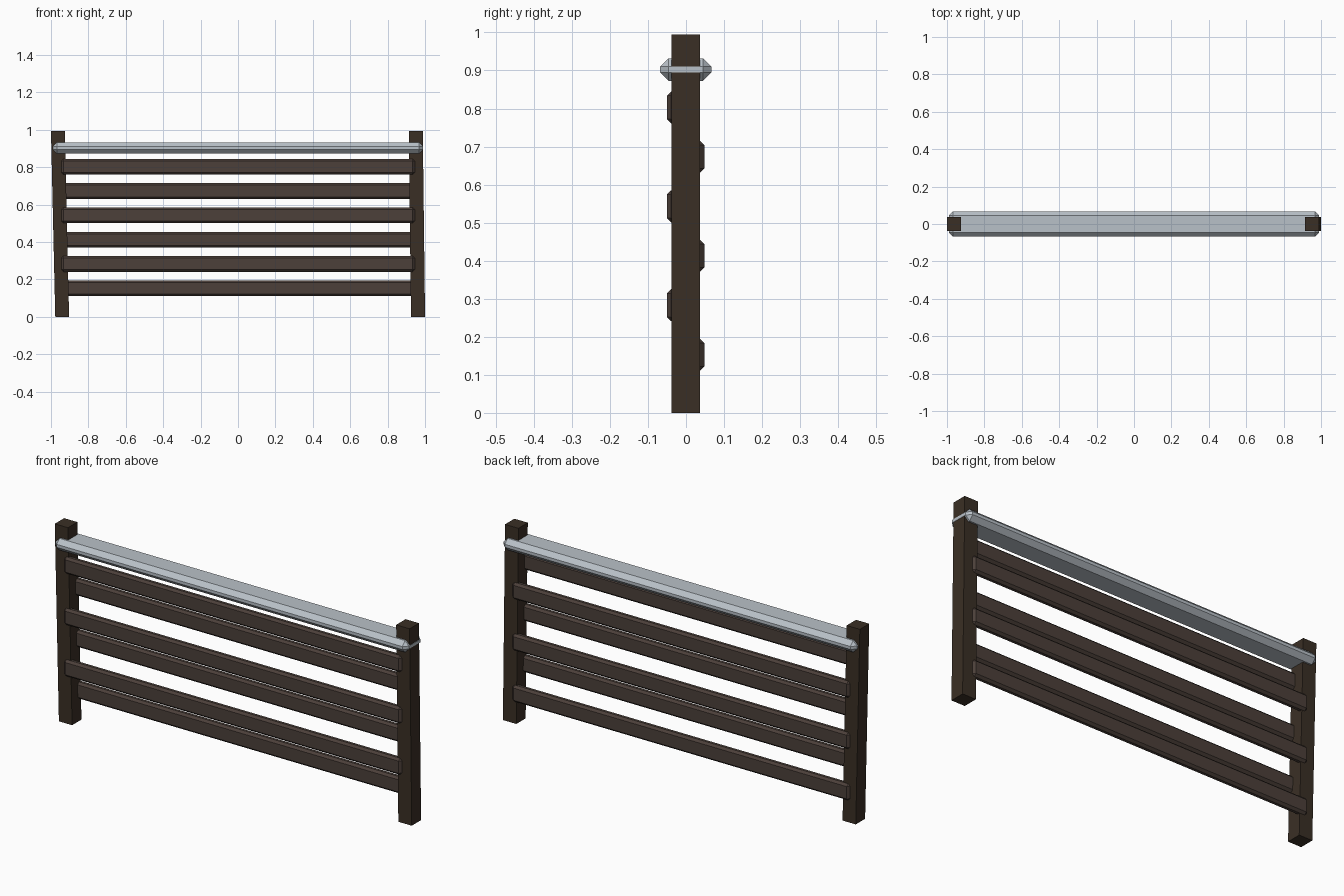
import bpy, bmesh

if "Cube" in bpy.data.objects:
    bpy.data.objects.remove(bpy.data.objects["Cube"])


def material(name, rgb):
    m = bpy.data.materials.new(name)
    m.diffuse_color = (*rgb, 1)
    m.use_nodes = True
    m.node_tree.nodes["Principled BSDF"].inputs["Base Color"].default_value = m.diffuse_color
    return m


POST = material("dark brown wood", (0.042, 0.028, 0.018))
SLAT = material("brown wood", (0.072, 0.051, 0.042))
METAL = material("pale grey metal", (0.485, 0.533, 0.578))


def box(name, mat, x, y, z, bevel=0.0, lean=0.0):
    """Box from (min, max) ranges; lean shifts the top in x."""
    bm = bmesh.new()
    bmesh.ops.create_cube(bm, size=1)
    for v in bm.verts:
        top = v.co.z > 0
        v.co = [r[0] + (c + 0.5) * (r[1] - r[0]) for c, r in zip(v.co, (x, y, z))]
        if top:
            v.co.x += lean
    if bevel:
        bmesh.ops.bevel(bm, geom=bm.edges[:], offset=bevel, segments=1,
                        affect='EDGES', profile=0.5)
    bmesh.ops.recalc_face_normals(bm, faces=bm.faces[:])
    me = bpy.data.meshes.new(name)
    bm.to_mesh(me)
    bm.free()
    me.materials.append(mat)
    ob = bpy.data.objects.new(name, me)
    bpy.context.collection.objects.link(ob)


# Slightly leaning end posts
box("left_post", POST, (-0.977, -0.903), (-0.038, 0.037), (0, 0.994), lean=-0.023)
box("right_post", POST, (0.925, 1.0), (-0.038, 0.037), (0, 0.994), lean=-0.012)

# Slats, alternating front and back from the top down
for i in range(6):
    z = 0.803 - 0.13 * i
    if i % 2 == 0:
        box(f"front_slat_{i // 2 + 1}", SLAT, (-0.945, 0.945), (-0.05, -0.014),
            (z - 0.042, z + 0.042), bevel=0.011)
    else:
        box(f"back_slat_{i // 2 + 1}", SLAT, (-0.945, 0.945), (0.012, 0.048),
            (z - 0.042, z + 0.042), bevel=0.011)

# Chamfered metal top rail
box("top_rail", METAL, (-0.99, 0.99), (-0.068, 0.067), (0.873, 0.932), bevel=0.022)
